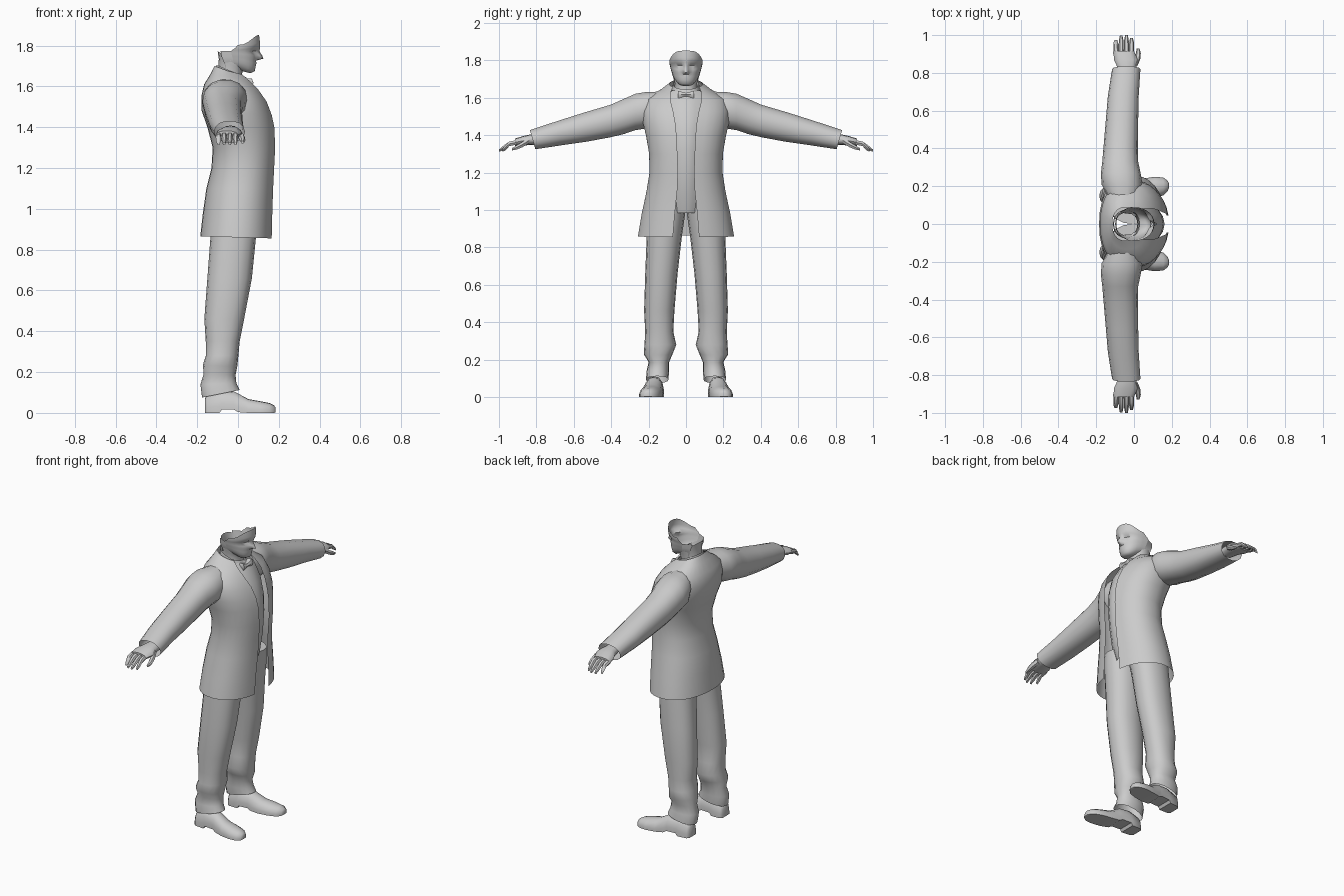
import bpy, bmesh, math
from mathutils import Vector

grey = bpy.data.materials.new("light_grey")
grey.diffuse_color = (0.6, 0.6, 0.6, 1)


def loft(name, rings, closed=True, cap_start=False, cap_end=False, mirror=False, angle=45):
    """Skin a list of equal-length point rings; mirror copies it across y = 0."""
    bm = bmesh.new()
    vs = [[bm.verts.new(p) for p in r] for r in rings]
    n = len(rings[0])
    for a, b in zip(vs, vs[1:]):
        for i in range(n if closed else n - 1):
            j = (i + 1) % n
            bm.faces.new((a[i], a[j], b[j], b[i]))
    if cap_start:
        bm.faces.new(vs[0])
    if cap_end:
        bm.faces.new(vs[-1])
    bmesh.ops.remove_doubles(bm, verts=bm.verts, dist=0.0005)
    bmesh.ops.recalc_face_normals(bm, faces=bm.faces)
    me = bpy.data.meshes.new(name)
    bm.to_mesh(me)
    bm.free()
    me.materials.append(grey)
    for p in me.polygons:
        p.use_smooth = True
    me.set_sharp_from_angle(angle=math.radians(angle))
    ob = bpy.data.objects.new(name, me)
    bpy.context.collection.objects.link(ob)
    if mirror:
        m = ob.modifiers.new("mirror", 'MIRROR')
        m.use_axis = (False, True, False)
        m.merge_threshold = 0.001
    return ob


def spow(v, e):
    return math.copysign(abs(v) ** e, v)


def flat_ring(xb, xf, y0, y1, zb, zf, n=16, e=0.9):
    """Horizontal ring, tilted from height zb at the back to zf at the front."""
    out = []
    for i in range(n):
        a = 2 * math.pi * i / n
        c, s = spow(math.cos(a), e), spow(math.sin(a), e)
        out.append(((xb + xf) / 2 + (xf - xb) / 2 * c, (y0 + y1) / 2 + (y1 - y0) / 2 * s,
                    zb + (zf - zb) * (c + 1) / 2))
    return out


def side_ring(y, xb, xf, z0, z1, n=12, lean=0.0):
    """Upright ring across an arm at distance y."""
    out = []
    for i in range(n):
        a = 2 * math.pi * i / n
        c, s = spow(math.cos(a), 0.9), spow(math.sin(a), 0.9)
        out.append(((xb + xf) / 2 + (xf - xb) / 2 * c, y + lean * s,
                    (z0 + z1) / 2 + (z1 - z0) / 2 * s))
    return out


# Jacket body: back x, front x, half width, half opening, back z, front z
jacket = [(-.185, .165, .258, .070, .865, .855), (-.172, .168, .238, .060, .98, .98),
          (-.155, .172, .212, .047, 1.10, 1.10), (-.130, .177, .196, .043, 1.20, 1.20),
          (-.124, .182, .198, .046, 1.30, 1.30), (-.150, .178, .215, .051, 1.40, 1.40),
          (-.178, .165, .232, .056, 1.48, 1.46), (-.180, .140, .235, .068, 1.55, 1.525),
          (-.166, .098, .215, .083, 1.61, 1.585), (-.135, .055, .135, .082, 1.66, 1.625),
          (-.115, .020, .088, .070, 1.70, 1.65)]


def jacket_ring(xb, xf, hy, gap, zb, zf, n=15):
    e = 2 / 2.2
    end = math.asin((gap / hy) ** (1 / e))
    cmax = math.cos(end) ** e
    out = []
    for i in range(n):
        a = math.pi + (end - math.pi) * i / (n - 1)
        c, s = spow(math.cos(a), e), abs(math.sin(a)) ** e
        if i == 0:
            s = 0
        x = (xb + xf) / 2 + (xf - xb) / 2 * (c / cmax if c > 0 else c)
        out.append((x, hy * s, zb + (zf - zb) * (c + 1) / 2))
    return out


loft("jacket", [jacket_ring(*r) for r in jacket], closed=False, mirror=True, angle=60)

# Sleeves with open cuffs
sleeve = [(.13, -.13, .02, 1.47, 1.635), (.21, -.172, .045, 1.435, 1.634),
          (.27, -.175, .035, 1.425, 1.624), (.33, -.168, .022, 1.405, 1.598),
          (.40, -.162, .020, 1.388, 1.566), (.54, -.150, .022, 1.365, 1.520),
          (.68, -.138, .025, 1.345, 1.475), (.82, -.116, .034, 1.324, 1.429)]
loft("sleeves", [side_ring(*r, n=14, lean=.015 if r[0] > .5 else 0) for r in sleeve], mirror=True, angle=60)

# Shirt front, seen in the jacket opening
shirt = [(.105, .07, .985), (.135, .075, 1.08), (.155, .075, 1.20), (.162, .08, 1.32),
         (.155, .085, 1.42), (.125, .095, 1.52), (.075, .10, 1.60), (.04, .075, 1.64)]
loft("shirt_front", [[(x - .035 * t * t, w * t, z) for t in (-1, -.5, 0, .5, 1)]
                     for x, w, z in shirt], closed=False)

# Shirt collar and bow tie
loft("shirt_collar", [flat_ring(-.112, .058, -.078, .078, 1.65, 1.60),
                      flat_ring(-.106, .040, -.070, .070, 1.705, 1.645)])
bow = [(0, .010), (.012, .011), (.040, .021), (.044, .017)]
loft("bow_tie", [[(.062 + dx, y, 1.617 + dz * h) for dx, dz in
                  ((.014, 0), (.006, 1), (-.02, 1), (-.02, -1), (.006, -1))]
                 for y, h in bow], cap_end=True, mirror=True)

# Trouser legs: back x, front x, inner y, outer y, back z, front z
leg = [(-.125, .115, .0, .185, 1.06, 1.06), (-.135, .108, .004, .20, .985, .985),
       (-.135, .088, .022, .21, .86, .86), (-.150, .068, .045, .218, .66, .66),
       (-.165, .030, .062, .224, .46, .46), (-.158, .008, .068, .218, .35, .35),
       (-.158, .002, .052, .222, .28, .28), (-.172, -.004, .072, .226, .235, .225),
       (-.168, -.012, .090, .200, .19, .185), (-.184, -.008, .090, .210, .14, .145),
       (-.176, .008, .094, .214, .075, .112)]
loft("trouser_legs", [flat_ring(*r) for r in leg], cap_start=True, mirror=True, angle=60)

# Shoes: x, centre y, half width, bottom z, top z
shoe = [(-.162, .165, .034, .0, .07), (-.15, .165, .046, .0, .09), (-.09, .168, .050, .0, .11),
        (-.08, .169, .050, .016, .11), (-.02, .173, .050, .016, .105), (.0, .176, .052, .004, .095),
        (.05, .184, .057, .0, .068), (.11, .193, .057, .0, .057), (.155, .199, .047, .0, .048),
        (.178, .202, .028, .0, .036), (.184, .203, .014, .004, .025)]
section = ((-1, 0), (-1, .3), (-.85, .68), (-.45, .95), (0, 1), (.45, .95), (.85, .68), (1, .3), (1, 0))
loft("shoes", [[(x, cy + w * u, b + (t - b) * v) for u, v in section] for x, cy, w, b, t in shoe],
     cap_start=True, cap_end=True, mirror=True, angle=50)

# Hands: palms, fingers and thumbs
palm = [(.78, -.078, .004, 1.35, 1.408), (.83, -.088, .012, 1.348, 1.405),
        (.87, -.106, .020, 1.345, 1.396), (.915, -.109, .000, 1.343, 1.382)]
loft("palms", [side_ring(*r) for r in palm], cap_start=True, cap_end=True, mirror=True)


def digit(name, path):
    loft(name, [side_ring(y, x - r, x + r, z - r, z + r, n=6) for x, y, z, r in path],
         cap_start=True, cap_end=True, mirror=True)


for i, (x, reach) in enumerate(((-.096, .975), (-.068, .997), (-.040, 1.0), (-.013, .985))):
    digit(f"finger_{i + 1}", [(x, .90, 1.363, .014), (x, .945, 1.354, .0135),
                              (x, .975 - (1 - reach) * .6, 1.335, .012), (x, reach, 1.318, .007)])
digit("thumb", [(.002, .84, 1.372, .018), (.018, .875, 1.35, .016),
                (.023, .905, 1.335, .013), (.022, .93, 1.325, .007)])

# Neck, open at the top
loft("neck", [flat_ring(-.098, .035, -.062, .062, 1.62, 1.60),
              flat_ring(-.096, .018, -.060, .060, 1.70, 1.655),
              flat_ring(-.094, .025, -.068, .068, 1.735, 1.68),
              flat_ring(-.100, .030, -.072, .072, 1.772, 1.70)], angle=60)

# Face shell: side x, front x, half width, front z, side z, nose bulge, eye depth
face = [(-.005, .020, .045, 1.675, 1.690, 0, 0), (-.012, .062, .052, 1.664, 1.692, 0, 0),
        (-.018, .082, .064, 1.675, 1.705, 0, 0), (-.022, .086, .072, 1.695, 1.72, 0, 0),
        (-.026, .090, .076, 1.712, 1.735, 0, 0), (-.028, .089, .079, 1.726, 1.745, 0, 0),
        (-.030, .092, .081, 1.736, 1.752, .033, 0), (-.032, .094, .083, 1.752, 1.76, .024, .004),
        (-.034, .095, .085, 1.772, 1.77, .010, .013), (-.030, .106, .087, 1.790, 1.777, .002, 0),
        (-.015, .108, .089, 1.815, 1.787, 0, 0), (.0, .103, .088, 1.852, 1.803, 0, 0)]
turns = (0, 7, 16, 27, 38, 52, 66, 80, 90)


def face_row(xs, xf, hw, zf, zs, nose, eye):
    out = []
    for k, deg in enumerate(turns):
        a = math.radians(deg)
        x = xs + (xf - xs) * math.cos(a) ** 0.8 if deg < 90 else xs
        x += nose * (1, .55, 0, 0, 0, 0, 0, 0, 0)[k] - eye * (0, .4, 1, 1, .7, .2, 0, 0, 0)[k]
        out.append((x, hw * math.sin(a), zf + (zs - zf) * math.sin(a) ** 4))
    return out


loft("face", [face_row(*r) for r in face], closed=False, mirror=True, angle=50)

# Strips joining the back edge of the face to the nape
loft("nape_sides", [[(-.012, .052, 1.692), (-.022, .072, 1.72), (-.028, .079, 1.745), (-.034, .085, 1.772)],
                    [(-.06, .058, 1.69), (-.07, .064, 1.72), (-.08, .064, 1.745), (-.085, .06, 1.772)]],
     closed=False, mirror=True)
